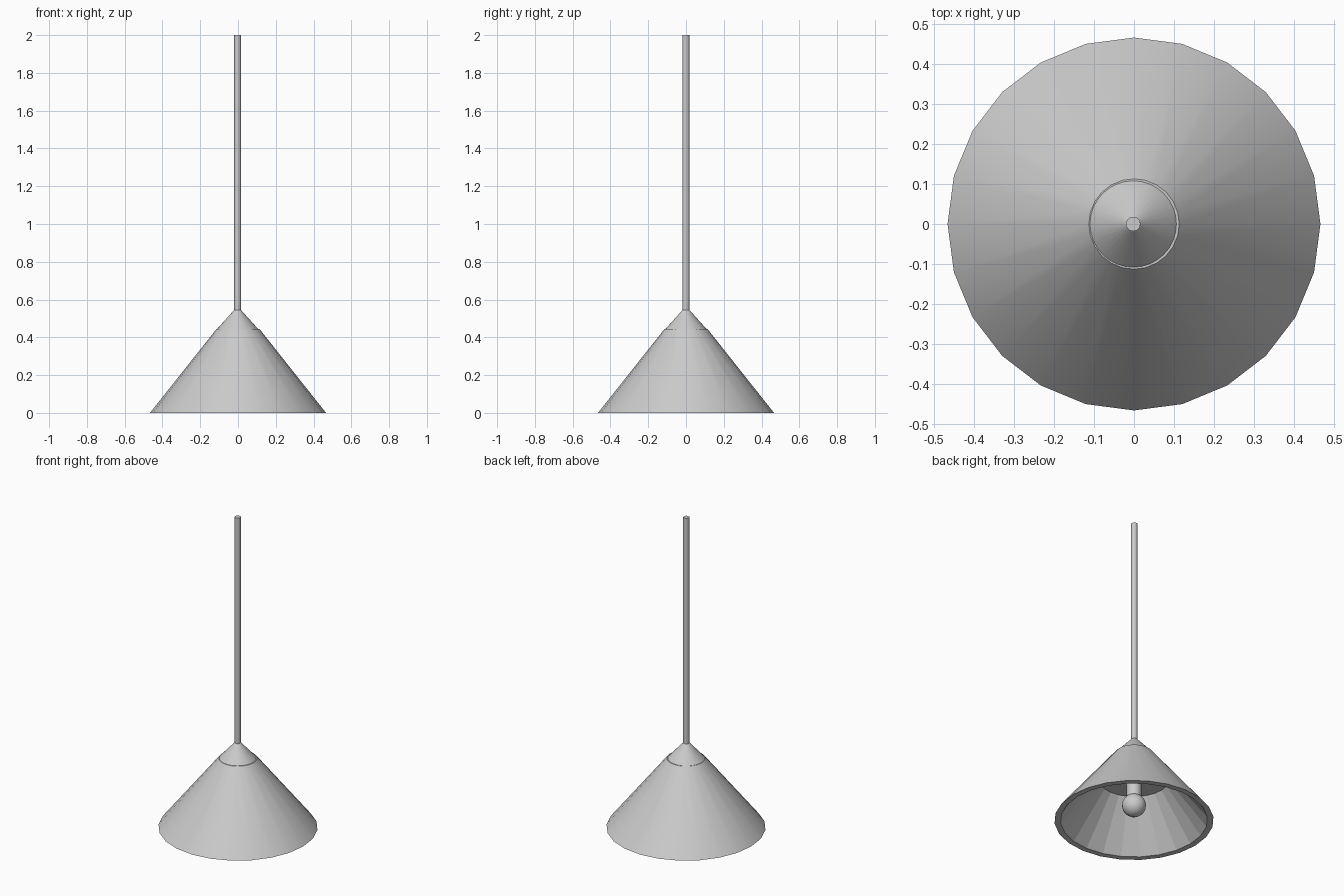
import bpy, bmesh
from math import sin, cos, pi

if "Cube" in bpy.data.objects:
    bpy.data.objects.remove(bpy.data.objects["Cube"])


def lathe(name, profile, sides, flat_bands=(), cx=0.0):
    """Revolve (radius, z) points around z; radius 0 gives a single pole vertex."""
    bm = bmesh.new()
    rings = []
    for r, z in profile:
        if r == 0:
            rings.append([bm.verts.new((cx, 0, z))])
        else:
            rings.append([bm.verts.new((cx + r * cos(2 * pi * i / sides),
                                        r * sin(2 * pi * i / sides), z))
                          for i in range(sides)])
    flat = []
    for band, (a, b) in enumerate(zip(rings, rings[1:])):
        for i in range(sides):
            j = (i + 1) % sides
            quad = [a[i % len(a)], a[j % len(a)], b[j % len(b)], b[i % len(b)]]
            face = bm.faces.new(list(dict.fromkeys(quad)))
            if band in flat_bands:
                flat.append(face)
    bmesh.ops.recalc_face_normals(bm, faces=bm.faces)
    flat_ids = {f.index for f in flat} if not bm.faces.index_update() else set()
    mesh = bpy.data.meshes.new(name)
    bm.to_mesh(mesh)
    bm.free()
    obj = bpy.data.objects.new(name, mesh)
    bpy.context.collection.objects.link(obj)
    bpy.ops.object.select_all(action='DESELECT')
    obj.select_set(True)
    bpy.context.view_layer.objects.active = obj
    bpy.ops.object.shade_smooth_by_angle(angle=0.52)
    for i in flat_ids:
        mesh.polygons[i].use_smooth = False
    return obj


# Conical shade: smooth outside, faceted inside, flat ceiling above the bulb
lathe("shade", [(0, 0.445), (0.113, 0.445), (0.466, 0), (0.43, 0),
                (0.21, 0.28), (0, 0.28)], 24, flat_bands=(3,))

# Small cone cap on top of the shade
lathe("cap", [(0, 0.445), (0.108, 0.445), (0.018, 0.545), (0, 0.545)], 32, cx=-0.002)

# Hanging rod
lathe("rod", [(0, 0.53), (0.018, 0.53), (0.018, 2.0), (0, 2.0)], 24, cx=-0.002)

# Bulb socket and round bulb
lathe("socket", [(0, 0.285), (0.043, 0.285), (0.043, 0.14), (0, 0.14)], 24)
steps = 12
ball = [(0.07 * sin(pi * k / steps), 0.10 + 0.07 * cos(pi * k / steps))
        for k in range(1, steps)]
lathe("bulb", [(0, 0.17)] + ball + [(0, 0.03)], 24)
